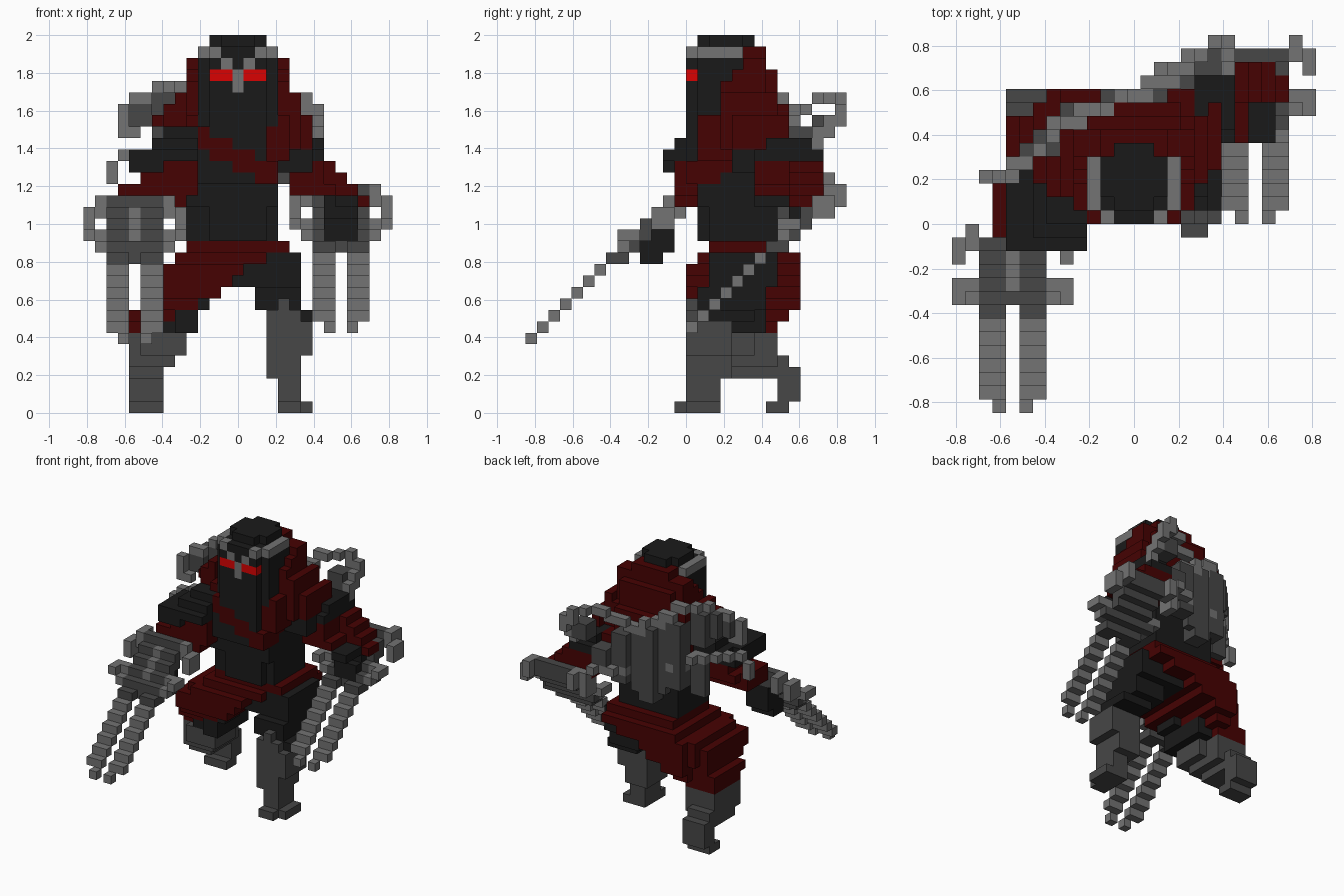
import bpy, bmesh
from mathutils import Vector

if "Cube" in bpy.data.objects:
    bpy.data.objects.remove(bpy.data.objects["Cube"], do_unlink=True)

U = 2 / 33                         # edge of one block
blocks = {}                        # block position -> part name
part_colour = {}


def material(name, rgb):
    lin = [((c / 255 + 0.055) / 1.055) ** 2.4 if c > 10 else c / 255 / 12.92 for c in rgb] + [1]
    m = bpy.data.materials.new(name)
    m.use_nodes = True
    m.diffuse_color = lin
    b = m.node_tree.nodes["Principled BSDF"]
    b.inputs["Base Color"].default_value = lin
    b.inputs["Roughness"].default_value = 0.9
    return m


BLACK = material("black cloth", (26, 26, 26))
DARK = material("dark grey metal", (71, 71, 71))
LIGHT = material("light grey metal", (115, 115, 115))
RED = material("dark red cloth", (70, 2, 2))
GLOW = material("bright red", (218, 2, 2))


def part(name, colour, *boxes, shift=(0, 0, 0)):
    """Fill inclusive block ranges x0,x1,y0,y1,z0,z1; later parts win."""
    part_colour[name] = colour
    dx, dy, dz = shift
    for x0, x1, y0, y1, z0, z1 in boxes:
        for x in range(x0, x1 + 1):
            for y in range(y0, y1 + 1):
                for z in range(z0, z1 + 1):
                    blocks[x + dx, y + dy, z + dz] = name


def path(name, colour, *points):
    """Fill a stepped line of blocks through the points."""
    for a, b in zip(points, points[1:]):
        a, b = Vector(a), Vector(b)
        n = int(2 * max(abs(c) for c in b - a)) or 1
        for s in range(n + 1):
            x, y, z = (int(c + 0.5) for c in a.lerp(b, s / n))
            part(name, colour, (x, x, y, y, z, z))


# Legs: left one forward, right one stretched back
part("left_thigh", BLACK, (15, 18, 16, 21, 11, 13), (15, 18, 15, 20, 9, 10), (16, 19, 15, 19, 8, 8))
part("left_shin", DARK, (16, 18, 14, 17, 5, 8), (19, 19, 14, 17, 5, 7), (17, 17, 14, 15, 9, 9),
     (16, 18, 14, 17, 3, 4), (17, 18, 14, 16, 0, 2))
part("left_foot", DARK, (17, 18, 13, 16, 0, 0), (19, 19, 14, 16, 0, 0))
part("right_thigh", BLACK, (6, 9, 16, 20, 7, 10), (9, 14, 16, 21, 11, 13))
part("right_shin", DARK, (5, 8, 16, 19, 5, 6), (4, 7, 17, 21, 4, 6), (4, 6, 18, 22, 3, 4),
     (4, 6, 22, 23, 1, 3))
part("right_foot", DARK, (4, 6, 21, 22, 0, 0), (4, 6, 22, 23, 1, 1))

# Slanted skirt: x and y range of each layer from the waist down
layers = [(9, 17, 16, 22), (8, 15, 15, 23), (7, 13, 14, 23), (7, 12, 14, 23),
          (7, 11, 14, 23), (5, 9, 15, 21), (4, 8, 16, 21), (4, 7, 17, 21)]
for n, (x0, x1, y0, y1) in enumerate(layers):
    part("skirt", RED, (x0, x1, y0, y1, 14 - n, 14 - n))
part("skirt", RED, (14, 17, 21, 23, 13, 13), (14, 15, 21, 23, 12, 12), (5, 6, 14, 21, 10, 11),
     (6, 6, 15, 21, 12, 12), (6, 6, 22, 22, 10, 12), (7, 9, 22, 23, 9, 9), (7, 8, 22, 22, 8, 8))
part("right_knee", BLACK, (8, 9, 15, 17, 7, 8), (10, 10, 15, 17, 9, 9))

# Torso
part("torso", BLACK, (9, 16, 15, 21, 18, 23), (9, 16, 16, 21, 15, 17), (10, 15, 14, 20, 20, 23),
     (11, 15, 15, 20, 15, 17))

# Hood and shawl
part("hood", RED, (11, 15, 19, 20, 31, 31), (9, 17, 19, 20, 30, 30), (9, 17, 18, 20, 29, 29),
     (10, 16, 18, 21, 29, 29), (9, 17, 17, 20, 27, 28), (10, 16, 17, 21, 27, 28),
     (9, 17, 17, 21, 22, 26), (10, 16, 22, 22, 22, 26))
part("shawl", RED, (8, 8, 16, 21, 25, 27), (7, 7, 16, 19, 25, 26), (6, 6, 17, 18, 25, 25),
     (18, 18, 17, 21, 23, 27), (19, 19, 18, 22, 22, 25), (16, 20, 21, 23, 21, 23),
     (9, 10, 15, 17, 23, 25), (17, 17, 15, 18, 22, 25), (16, 16, 15, 18, 21, 24))
part("sash", RED, (9, 10, 14, 15, 24, 24), (9, 12, 14, 15, 23, 23), (11, 14, 14, 15, 22, 22),
     (13, 16, 14, 15, 21, 21), (15, 16, 14, 16, 20, 20))

# Head
part("head", BLACK, (10, 16, 15, 18, 25, 31), (11, 15, 14, 14, 25, 31), (11, 15, 14, 18, 24, 24),
     (11, 15, 16, 18, 32, 32), (12, 14, 15, 19, 32, 32))
part("brow_band", LIGHT, *[(x, x, 15, 18, 31, 31) for x in (10, 16)],
     *[(x, x, 14, 14, 31, 31) for x in (11, 15)], *[(x, x, 14, 14, 30, 30) for x in (12, 14)])
part("nose_guard", LIGHT, (13, 13, 14, 14, 28, 29))
part("eyes", GLOW, (11, 12, 14, 14, 29, 29), (14, 15, 14, 14, 29, 29))

# Back frame plates
part("back_plates", DARK, (11, 12, 22, 23, 17, 25), (10, 10, 22, 22, 18, 25), (13, 13, 23, 23, 18, 25),
     (8, 9, 21, 22, 19, 26), (6, 7, 19, 20, 24, 27), (5, 5, 18, 19, 25, 27), (4, 4, 18, 18, 25, 26),
     (6, 7, 20, 20, 18, 22), (14, 15, 23, 24, 19, 24), (16, 17, 24, 25, 20, 22), (18, 19, 25, 26, 24, 25))

# Right arm
part("right_shoulder", BLACK, (7, 9, 14, 18, 24, 24), (6, 9, 13, 18, 23, 23), (5, 9, 12, 18, 22, 22),
     (4, 4, 12, 16, 22, 22), (4, 6, 12, 17, 21, 21))
part("right_sleeve", RED, (7, 9, 13, 17, 21, 21), (5, 9, 13, 17, 20, 20), (4, 9, 13, 17, 19, 19),
     (3, 8, 13, 16, 18, 19))

# Left arm
part("left_shoulder", BLACK, (17, 19, 18, 23, 21, 22), (18, 20, 20, 25, 21, 22), (18, 20, 21, 24, 23, 23))
part("left_sleeve", RED, (18, 20, 20, 25, 20, 21), (21, 21, 23, 25, 21, 21), (21, 22, 23, 25, 20, 20),
     (18, 21, 20, 26, 19, 19), (22, 23, 23, 26, 19, 19), (21, 24, 23, 25, 18, 18))
part("left_cuff", BLACK, (22, 23, 20, 22, 18, 18))

# Hooks curling from the back frame around the shoulders
path("right_upper_hook", LIGHT, (13, 23, 25), (10, 22, 26), (8, 21, 28), (6, 19, 28), (5, 18, 27),
     (4, 18, 27), (3, 17, 26), (3, 17, 24), (4, 17, 24))
path("right_lower_hook", LIGHT, (9, 22, 21), (6, 20, 22), (3, 17, 22), (2, 17, 21), (2, 17, 20))
path("left_upper_hook", LIGHT, (13, 23, 25), (15, 24, 26), (17, 25, 27), (18, 26, 27), (19, 27, 26),
     (20, 27, 25), (20, 26, 25), (20, 25, 23))
path("left_lower_hook", LIGHT, (14, 24, 20), (16, 25, 20), (18, 26, 19), (18, 26, 18))

# Clawed gauntlets: the same stepped build on both hands
part("right_hand", BLACK, (3, 5, 10, 11, 13, 13), (3, 5, 10, 12, 14, 14), (3, 5, 11, 12, 15, 16))
for side, shift in (("right", (0, 0, 0)), ("left", (18, 14, 1))):
    part(side + "_gauntlet", DARK, *[(2, 6, t, t, t + 5, t + 6) for t in range(8, 13)],
         (2, 3, 7, 7, 13, 13), (5, 6, 7, 7, 13, 13), (1, 7, 8, 9, 14, 14), shift=shift)
    part(side + "_ridge", LIGHT, *[(4, 4, t, t, t + 6, t + 6) for t in (9, 10, 11)], shift=shift)
    for out, mid in ((0, 1), (8, 7)):
        part(side + "_guard", LIGHT, (out, out, 11, 12, 16, 17), (mid, mid, 12, 13, 17, 18),
             (out, out, 8, 9, 15, 15), (mid, mid, 8, 8, 14, 14), (mid, mid, 9, 9, 15, 15),
             shift=shift)
    part(side + "_blades", LIGHT, *[(x, x, t, t, t + 6, t + 6) for x in (2, 3, 5, 6)
         for t in range(0 if x in (3, 5) else 1, 7)], shift=shift)
part("left_hand", BLACK, (21, 23, 22, 22, 15, 16), (21, 23, 23, 23, 17, 18))

# Turn each part's blocks into one mesh of its exposed faces
AXES = [Vector((1, 0, 0)), Vector((0, 1, 0)), Vector((0, 0, 1))]
meshes = {n: (bmesh.new(), {}) for n in part_colour}
for pos, name in blocks.items():
    bm, seen = meshes[name]
    centre = Vector(pos) + Vector((0.5, 0.5, 0.5))
    for a in range(3):
        for s in (-1, 1):
            d = AXES[a] * s
            if tuple(int(c) for c in Vector(pos) + d) in blocks:
                continue
            u, v = AXES[(a + 1) % 3], AXES[(a + 2) % 3] * s
            ring = []
            for p, q in ((-1, -1), (1, -1), (1, 1), (-1, 1)):
                c = centre + (d + u * p + v * q) / 2
                key = tuple(round(w) for w in c)
                if key not in seen:
                    seen[key] = bm.verts.new(((key[0] - 13.5) * U, (key[1] - 14) * U, key[2] * U))
                ring.append(seen[key])
            bm.faces.new(ring)
for name, (bm, seen) in meshes.items():
    me = bpy.data.meshes.new(name)
    bm.to_mesh(me)
    bm.free()
    me.materials.append(part_colour[name])
    bpy.context.collection.objects.link(bpy.data.objects.new(name, me))
